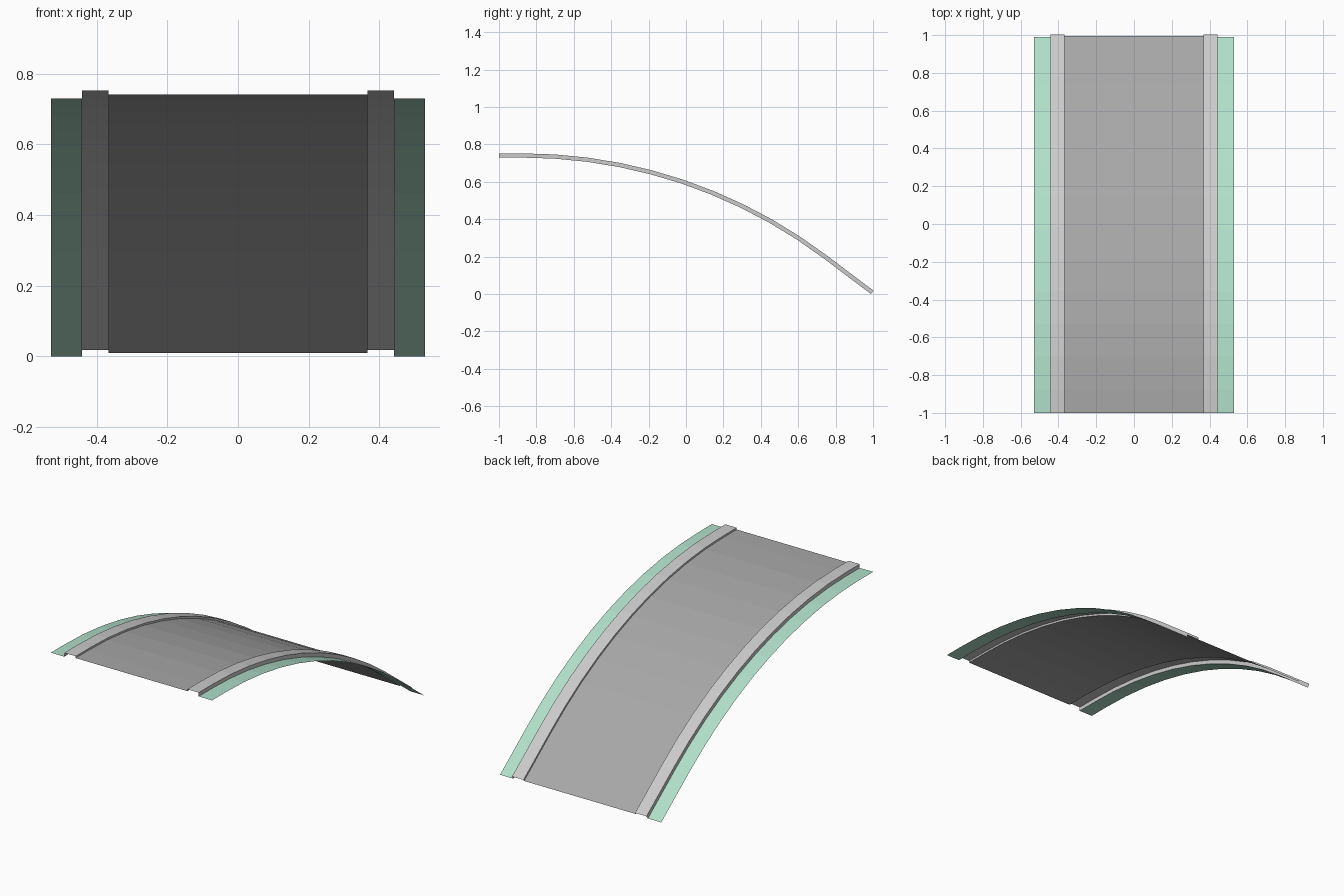
import bpy, bmesh, math

if "Cube" in bpy.data.objects:
    bpy.data.objects.remove(bpy.data.objects["Cube"])

# Side path: short flat lead-in, circular arc, straight run-out down to z = 0
Y0, Z0, R, END = -0.875, 0.7295, 2.6775, math.radians(37)
ARC_SEGS = 10
path = [(-1.0, Z0, 0.0)]                      # (y, z, slope angle)
for i in range(ARC_SEGS + 1):
    a = END * i / ARC_SEGS
    path.append((Y0 + R * math.sin(a), Z0 - R * (1 - math.cos(a)), a))
y, z, a = path[-1]
path.append((y + z / math.tan(END), 0.0, END))


def material(name, rgb):
    m = bpy.data.materials.new(name)
    m.diffuse_color = (*rgb, 1)
    m.use_nodes = True
    m.node_tree.nodes["Principled BSDF"].inputs["Base Color"].default_value = m.diffuse_color
    return m


def sweep(name, profile, mat=None):
    """Sweep an open (x, height) profile along the path, faces pointing up."""
    bm = bmesh.new()
    rows = [[bm.verts.new((x, y + h * math.sin(a), z + h * math.cos(a)))
             for x, h in profile] for y, z, a in path]
    for r0, r1 in zip(rows, rows[1:]):
        for j in range(len(profile) - 1):
            bm.faces.new((r0[j], r0[j + 1], r1[j + 1], r1[j]))
    me = bpy.data.meshes.new(name)
    bm.to_mesh(me)
    bm.free()
    ob = bpy.data.objects.new(name, me)
    bpy.context.collection.objects.link(ob)
    if mat:
        me.materials.append(mat)


ROAD_X, KERB_X, EDGE_X = 0.367, 0.442, 0.53
ROAD_H, KERB_H = 0.0115, 0.0225

asphalt = material("asphalt", (0.39, 0.39, 0.39))
grass = material("grass", (0.44, 0.74, 0.59))

# Road deck
sweep("road_surface", [(-ROAD_X, ROAD_H), (ROAD_X, ROAD_H)], asphalt)

# Raised kerbs and grass strips on both sides
kerb = [(ROAD_X, ROAD_H), (ROAD_X, KERB_H), (KERB_X, KERB_H), (KERB_X, 0)]
verge = [(KERB_X, 0), (EDGE_X, 0)]
for side, s in (("right", 1), ("left", -1)):
    for name, prof, mat in (("kerb", kerb, None), ("verge", verge, grass)):
        # order by increasing x so every face points upwards
        sweep(f"{name}_{side}", [(s * x, h) for x, h in prof][::s], mat)
